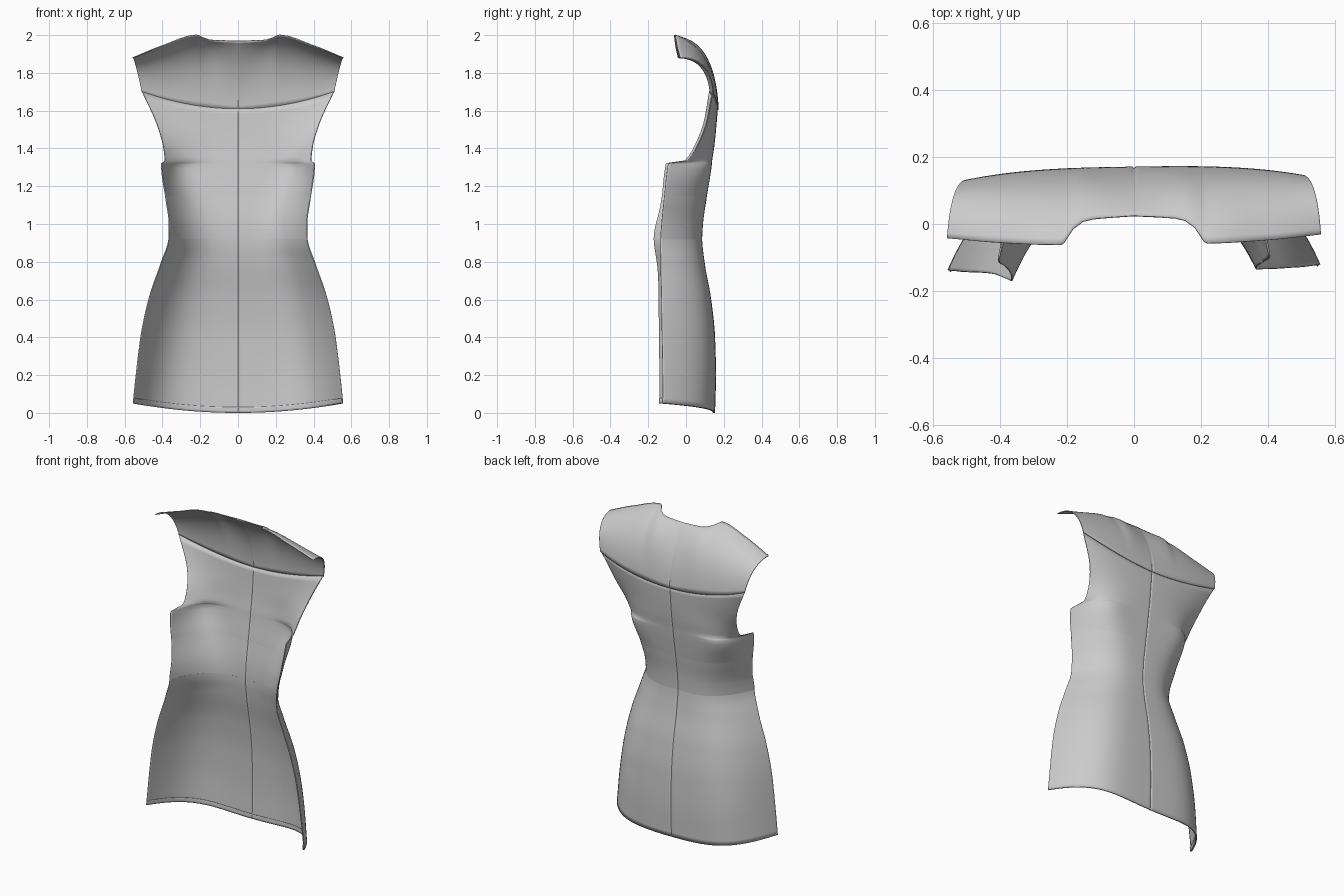
import bpy
import math
from mathutils import Vector

cube = bpy.data.objects.get("Cube")
if cube:
    bpy.data.objects.remove(cube, do_unlink=True)

cloth = bpy.data.materials.new("light grey cloth")
cloth.use_nodes = True
colour = (0.6, 0.6, 0.6, 1)
cloth.diffuse_color = colour
cloth.node_tree.nodes["Principled BSDF"].inputs["Base Color"].default_value = colour


def smooth_lookup(keys, position):
    """Monotone cubic interpolation through rows of (position, values...)."""
    places = [key[0] for key in keys]
    last = len(keys) - 1
    index = max(0, min(last - 1, sum(place <= position for place in places) - 1))
    span = places[index + 1] - places[index]
    s = min(1, max(0, (position - places[index]) / span))

    def slope(i, column):
        if i == 0 or i == last:
            j = min(i, last - 1)
            return (keys[j + 1][column] - keys[j][column]) / (places[j + 1] - places[j])
        before = (keys[i][column] - keys[i - 1][column]) / (places[i] - places[i - 1])
        after = (keys[i + 1][column] - keys[i][column]) / (places[i + 1] - places[i])
        return 2 * before * after / (before + after) if before * after > 0 else 0

    result = []
    for column in range(1, len(keys[0])):
        a, b = keys[index][column], keys[index + 1][column]
        ma, mb = slope(index, column) * span, slope(index + 1, column) * span
        result.append(a + s * ma + s * s * (3 * (b - a) - 2 * ma - mb)
                      + s ** 3 * (ma + mb - 2 * (b - a)))
    return result


# Body rows: centre height, edge height, half width, centre y, edge y, roundness
BODY = [
    (0, .05, .555, .15, -.13, 4.5),
    (.2, .24, .535, .155, -.132, 4.5),
    (.4, .43, .51, .15, -.135, 4.3),
    (.6, .61, .47, .13, -.137, 4),
    (.8, .8, .405, .095, -.14, 3.6),
    (.92, .92, .367, .083, -.14, 3.4),
    (1, 1, .365, .087, -.135, 3.6),
    (1.15, 1.15, .385, .108, -.12, 4.5),
    (1.32, 1.32, .405, .133, -.1, 7),
    (1.33, 1.335, .387, .134, 0, 5),
    (1.4, 1.41, .395, .145, .05, 4),
    (1.5, 1.53, .43, .156, .1, 3),
    (1.61, 1.7, .508, .165, .132, 3),
]
SEAM = BODY[-1][0]

# Neckline and shoulder line: distance from centre, y, z
TOP = [(0, .025, 1.97), (.13, .015, 1.972), (.17, 0, 1.98),
       (.22, -.06, 2), (.4, -.052, 1.945), (.56, -.037, 1.88)]

# Yoke fullness: fraction across, y, z
FULLNESS = [(0, .155, 1.83), (.39, .15, 1.93), (1, .12, 1.88)]

# Columns across the cloth, closer together near the edges
half = [0, .012, .03] + [1 - (1 - i / 26) ** 1.5 for i in range(2, 27)]
half = sorted(half + [.22 / .56])
COLUMNS = [-t for t in reversed(half[1:])] + half


def body_point(t, level, inset=0):
    edge_z, width, centre_y, edge_y, power = smooth_lookup(BODY, level)
    side = abs(t)
    if t < 0:  # right edge reaches slightly further forward at the waist
        edge_y -= .025 * math.exp(-((level - .93) / .12) ** 2)
    x = t * (width - inset)
    y = centre_y - inset + (edge_y - centre_y) * side ** power
    y -= .004 * (side < .01)  # centre back seam
    return Vector((x, y + .015 * x, level + (edge_z - level) * t * t))


def yoke_point(t, rise):
    side = abs(t)
    start = body_point(t, SEAM)
    start.y += .004
    start.z -= .006
    x = .558 * t
    y, z = smooth_lookup(TOP, side * .56)
    end = Vector((x, y + .01 * x, z))
    y, z = smooth_lookup(FULLNESS, side)
    control = Vector((start.x * .2 + x * .8, y + .018 * x, z))
    return start * (1 - rise) ** 2 + control * 2 * rise * (1 - rise) + end * rise ** 2


def cloth_panel(name, point, levels, thickness):
    verts = [point(t, level) for level in levels for t in COLUMNS]
    n = len(COLUMNS)
    faces = [(r * n + c, r * n + c + 1, (r + 1) * n + c + 1, (r + 1) * n + c)
             for r in range(len(levels) - 1) for c in range(n - 1)]
    mesh = bpy.data.meshes.new(name)
    mesh.from_pydata(verts, [], faces)
    mesh.materials.append(cloth)
    panel = bpy.data.objects.new(name, mesh)
    bpy.context.collection.objects.link(panel)
    shell = panel.modifiers.new("cloth thickness", 'SOLIDIFY')
    shell.thickness = thickness
    shell.offset = 0
    bpy.ops.object.select_all(action='DESELECT')
    panel.select_set(True)
    bpy.context.view_layer.objects.active = panel
    bpy.ops.object.shade_smooth_by_angle(angle=math.radians(50))
    return panel


# Back body with wrapped sides and armhole cut-outs
levels = [SEAM * i / 56 for i in range(57)]
levels = sorted(levels + [row[0] for row in BODY[1:-1]])
cloth_panel("back_body", body_point, levels, .005)

# Shoulder yoke folding forward to the neckline
cloth_panel("shoulder_yoke", yoke_point, [i / 20 for i in range(21)], .005)

# Turned-up hem on the inside
cloth_panel("hem_fold", lambda t, level: body_point(t, level, .004),
            [.001, .012, .024, .03], .003)
